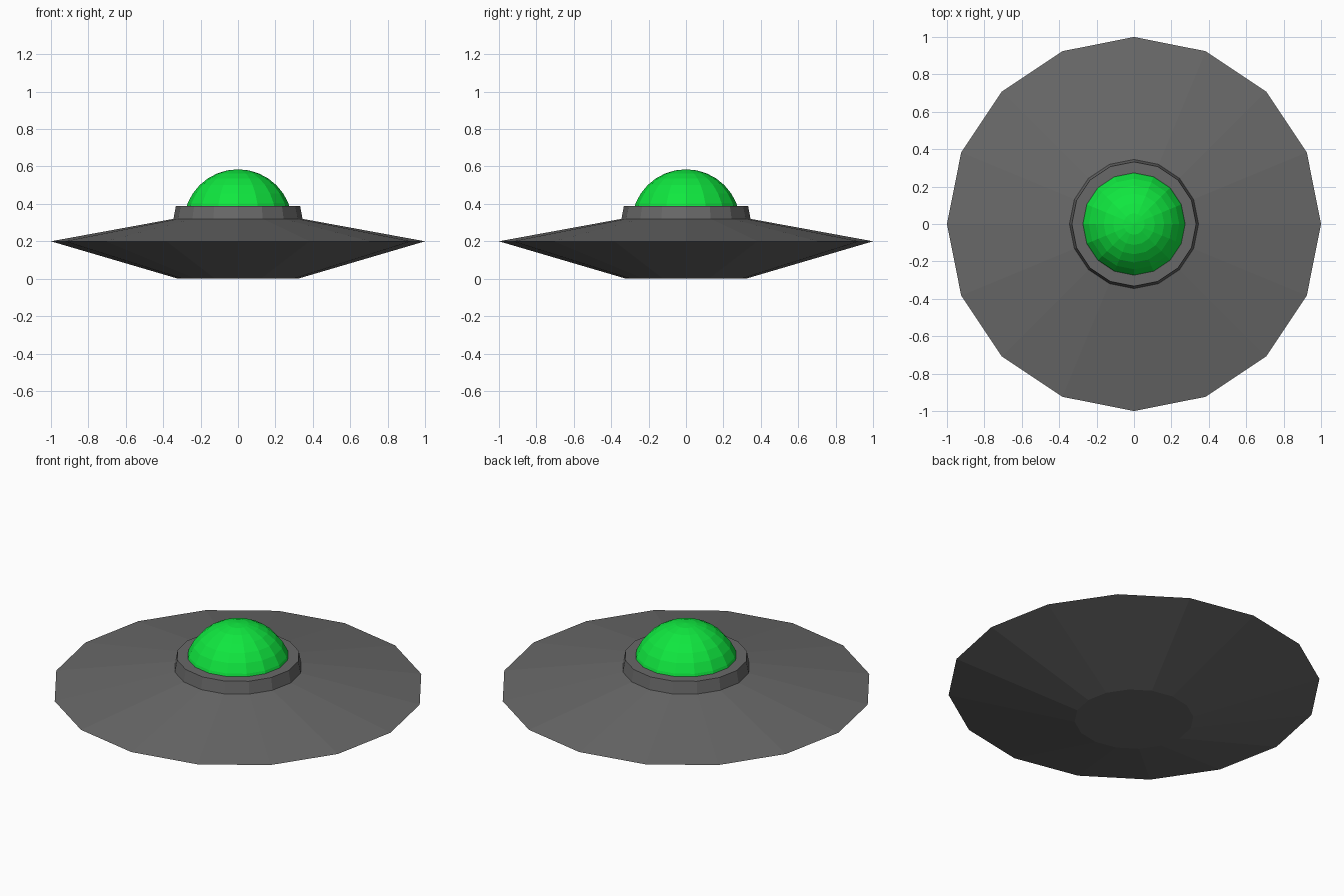
import bpy
import bmesh
from math import cos, sin, pi, radians

SIDES = 16

cube = bpy.data.objects.get("Cube")
if cube:
    bpy.data.objects.remove(cube, do_unlink=True)


def make_material(name, colour):
    mat = bpy.data.materials.new(name)
    mat.use_nodes = True
    mat.diffuse_color = colour
    mat.node_tree.nodes["Principled BSDF"].inputs["Base Color"].default_value = colour
    return mat


def lathe(name, profile, mat):
    """Spin (radius, height) points into a faceted solid; radius 0 makes a pole."""
    bm = bmesh.new()
    rings = []
    for r, z in profile:
        count = SIDES if r > 0 else 1
        rings.append([bm.verts.new((r * cos(2 * pi * i / SIDES), r * sin(2 * pi * i / SIDES), z))
                      for i in range(count)])
    for low, high in zip(rings, rings[1:]):
        for i in range(SIDES):
            j = (i + 1) % SIDES
            if len(high) == 1:
                bm.faces.new((low[i], low[j], high[0]))
            else:
                bm.faces.new((low[i], low[j], high[j], high[i]))
    # Close flat ends
    bm.faces.new(rings[0][::-1])
    if len(rings[-1]) > 1:
        bm.faces.new(rings[-1])
    bmesh.ops.recalc_face_normals(bm, faces=bm.faces)
    mesh = bpy.data.meshes.new(name)
    bm.to_mesh(mesh)
    bm.free()
    mesh.materials.append(mat)
    obj = bpy.data.objects.new(name, mesh)
    bpy.context.collection.objects.link(obj)
    return obj


grey = make_material("hull grey", (0.14, 0.14, 0.14, 1))
green = make_material("dome green", (0.005, 0.8, 0.05, 1))

# Saucer hull and the collar standing on it
lathe("saucer_hull", [(0.32, 0), (1, 0.2), (0.345, 0.32)], grey)
lathe("dome_collar", [(0.345, 0.32), (0.332, 0.39)], grey)

# Faceted dome, a sphere cap sunk into the collar
radius, centre = 0.291, 0.294
dome = []
for step in range(7, -1, -1):
    a = radians(11.25 * step)
    dome.append((radius * sin(a), centre + radius * cos(a)))
lathe("cockpit_dome", dome, green)
